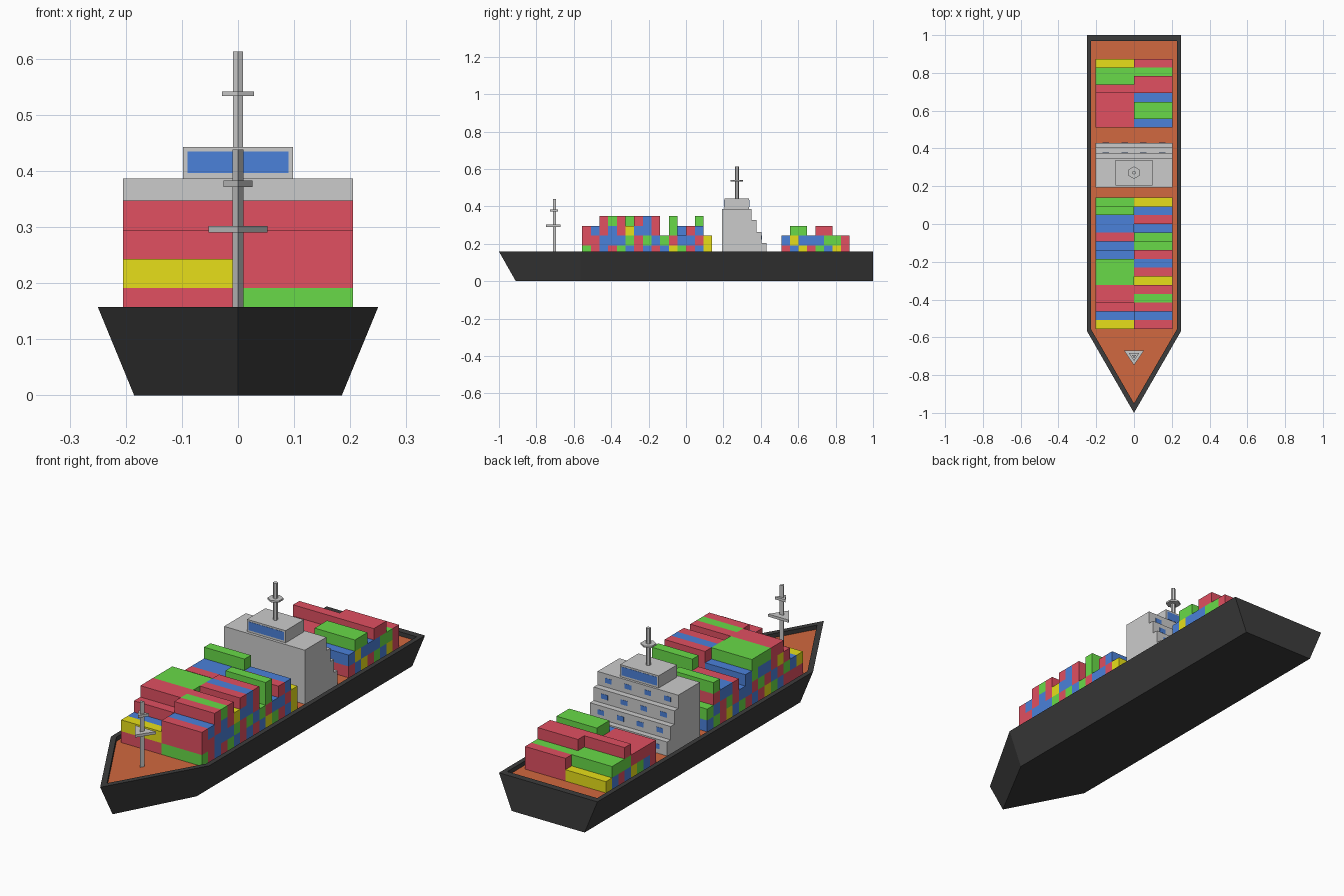
import bpy, bmesh, math

if "Cube" in bpy.data.objects:
    bpy.data.objects.remove(bpy.data.objects["Cube"])


def material(name, rgb):
    m = bpy.data.materials.new(name)
    m.diffuse_color = (*rgb, 1)
    m.use_nodes = True
    m.node_tree.nodes["Principled BSDF"].inputs["Base Color"].default_value = m.diffuse_color
    return m


black = material("hull_black", (.045, .045, .045))
brown = material("deck_brown", (.64, .14, .05))
PAINT = {"R": material("red", (.75, .08, .12)), "G": material("green", (.14, .7, .065)),
         "B": material("blue", (.07, .22, .7)), "Y": material("yellow", (.8, .74, .01))}


def link(name, mesh, mat=None):
    ob = bpy.data.objects.new(name, mesh)
    bpy.context.collection.objects.link(ob)
    if mat and not mesh.materials:
        mesh.materials.append(mat)
    return ob


def from_bm(name, bm, mat=None):
    bmesh.ops.recalc_face_normals(bm, faces=bm.faces)
    mesh = bpy.data.meshes.new(name)
    bm.to_mesh(mesh)
    bm.free()
    return link(name, mesh, mat)


def loft(name, rings, mat=None, caps=True):
    """Skin equal-length rings of points; optionally close both ends."""
    bm = bmesh.new()
    vs = [[bm.verts.new(p) for p in ring] for ring in rings]
    for a, b in zip(vs, vs[1:]):
        for i in range(len(a)):
            j = (i + 1) % len(a)
            bm.faces.new((a[i], a[j], b[j], b[i]))
    if caps:
        bm.faces.new(vs[0])
        bm.faces.new(vs[-1])
    return from_bm(name, bm, mat)


def box(name, x0, x1, y0, y1, z0, z1, mat=None):
    ring = [(x0, y0), (x1, y0), (x1, y1), (x0, y1)]
    return loft(name, [[(x, y, z) for x, y in ring] for z in (z0, z1)], mat)


def prism(name, sides, rx, ry, y, z0, z1):
    pts = [(rx * math.cos(a), y + ry * math.sin(a)) for a in
           (-math.pi / 2 + 2 * math.pi * i / sides for i in range(sides))]
    return loft(name, [[(px, py, z) for px, py in pts] for z in (z0, z1)])


DECK, RIM = .139, .158


# Hull with flared sides, raked bow and a low bulwark
def outline(half, bow, shoulder, stern, z):
    return [(0, bow, z), (half, shoulder, z), (half, stern, z),
            (-half, stern, z), (-half, shoulder, z)]


hull = loft("hull", [outline(.185, -.91, -.565, 1, 0), outline(.25, -1, -.565, 1, RIM),
                     outline(.228, -.95, -.556, .97, RIM),
                     outline(.228, -.95, -.556, .97, DECK)], black)
hull.data.materials.append(brown)
for f in hull.data.polygons:
    if abs(f.normal.z) > .9 and abs(f.center.z - DECK) < .001:
        f.material_index = 1

# Deckhouse, stepped on the aft side
steps = [(.43, .203), (.404, .264), (.377, .326), (.349, .387)]
profile = [(.192, DECK)]
z = DECK
for y, top in steps:
    profile += [(y, z), (y, top)]
    z = top
profile.append((.192, .387))
loft("deckhouse", [[(x, y, z) for y, z in profile] for x in (-.205, .205)])

# Small cabin windows on each aft step
z = DECK
for y, top in steps:
    mid = (z + top) / 2
    for x in (-.15, -.05, .05, .15):
        box("cabin_window", x - .017, x + .017, y - .004, y + .001,
            mid - .011, mid + .011, PAINT["B"])
    z = top

# Bridge with wide front and rear windows
box("bridge", -.098, .098, .205, .338, .387, .443)
for y in (.207, .336):
    box("bridge_window", -.09, .09, y - .003, y + .003, .396, .435, PAINT["B"])

# Masts: six-sided on the bridge, three-sided on the bow
prism("radar_mast", 6, .0105, .0105, .272, .443, .613)
prism("radar_platform", 6, .033, .033, .272, .534, .542)
prism("bow_mast", 3, .0115, .0115, -.70, DECK, .438)
prism("bow_lower_platform", 3, .061, .052, -.696, .290, .302)
prism("bow_upper_platform", 3, .030, .028, -.698, .371, .383)

# Containers: one word per stack, read from the deck upward
STACKS = [
    (-.555, .0463, -1, "RY RB RGR BRYR GBRR YRBG RGBG BRGG RBB GB BRR YGB RRB GBRG BG"),
    (-.555, .0463, 1, "GRR RRB BBRR RBBG GBRR BGY RRBR BGBB RBRR BG YRGG GB RBR BRB YY"),
    (.51, .0456, -1, "RR BR GR YR BGR RG BG Y"),
    (.51, .0456, 1, "RB BYG YBG RB GBR BGR YG RR"),
]
TIER, LENGTH = .052, .205
bm = bmesh.new()
bmesh.ops.create_cube(bm, size=1)
unit = from_bm("container", bm)
meshes = {}
for key, mat in PAINT.items():
    meshes[key] = unit.data.copy()
    meshes[key].materials.append(mat)
bpy.data.objects.remove(unit)
for y0, width, side, words in STACKS:
    for col, stack in enumerate(words.split()):
        for tier, key in enumerate(stack):
            ob = link("container", meshes[key])
            ob.location = (side * LENGTH / 2, y0 + (col + .5) * width, DECK + (tier + .5) * TIER)
            ob.scale = (LENGTH, width, TIER)
